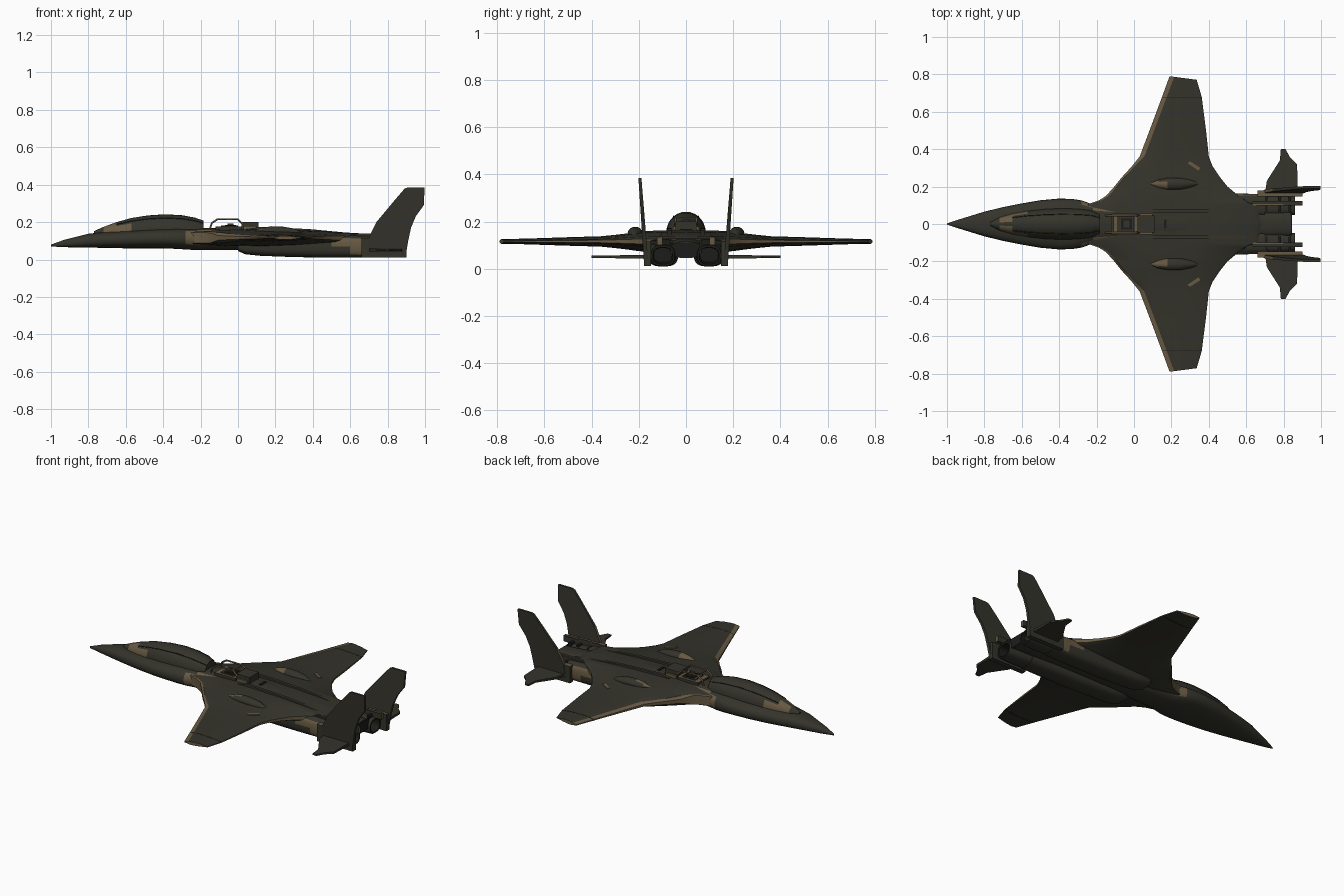
import bpy, bmesh, math

cube = bpy.data.objects.get("Cube")
if cube:
    bpy.data.objects.remove(cube, do_unlink=True)


def material(name, rgb):
    m = bpy.data.materials.new(name)
    m.use_nodes = True
    m.diffuse_color = (*rgb, 1)
    bsdf = m.node_tree.nodes["Principled BSDF"]
    bsdf.inputs["Base Color"].default_value = (*rgb, 1)
    bsdf.inputs["Roughness"].default_value = 0.8
    return m


OLIVE, BROWN, BLACK = range(3)
MATS = [material("dark_olive", (.034, .033, .024)),
        material("worn_brown", (.135, .1, .055)),
        material("soot_black", (.012, .012, .01))]
parts = []


def finish(name, bm, rule=OLIVE, mirror=False):
    """Turn a bmesh into an object; rule is a colour or a function of a face."""
    bmesh.ops.recalc_face_normals(bm, faces=bm.faces)
    bm.normal_update()
    for f in bm.faces:
        f.material_index = rule(f.calc_center_median(), f.normal) if callable(rule) else rule
    me = bpy.data.meshes.new(name)
    bm.to_mesh(me)
    bm.free()
    for m in MATS:
        me.materials.append(m)
    ob = bpy.data.objects.new(name, me)
    bpy.context.collection.objects.link(ob)
    if mirror:
        mod = ob.modifiers.new("Mirror", 'MIRROR')
        mod.use_axis = (False, True, False)
    parts.append(ob)


def loft(name, rings, rule=OLIVE, mirror=False):
    bm = bmesh.new()
    rows = [[bm.verts.new(p) for p in ring] for ring in rings]
    n = len(rows[0])
    for a, b in zip(rows, rows[1:]):
        for i in range(n):
            j = (i + 1) % n
            bm.faces.new((a[i], a[j], b[j], b[i]))
    bm.faces.new(rows[0])
    bm.faces.new(rows[-1])
    finish(name, bm, rule, mirror)


def oval(x, w, lo, hi, cy=0, power=.75, n=28):
    """Rounded cross-section across the length of the aircraft."""
    def bend(v):
        return math.copysign(abs(v) ** power, v)
    ring = []
    for i in range(n):
        a = math.tau * i / n
        ring.append((x, cy + w * bend(math.cos(a)),
                     (lo + hi) / 2 + (hi - lo) / 2 * bend(math.sin(a))))
    return ring


def body(name, stations, rule=OLIVE, cy=0, power=.75):
    loft(name, [oval(*s, cy=cy, power=power) for s in stations], rule, cy != 0)


def box(name, x, y, z, rule=OLIVE, mirror=False):
    loft(name, [[(px, y[0], z[0]), (px, y[1], z[0]), (px, y[1], z[1]), (px, y[0], z[1])]
                for px in x], rule, mirror)


def plate(name, outline, place, rule=OLIVE):
    """Mirrored prism; place maps an outline point and side to a position."""
    loft(name, [[place(u, v, s) for u, v in outline] for s in (-1, 1)], rule, True)


def tube(name, points, radius, mat):
    cu = bpy.data.curves.new(name, 'CURVE')
    cu.dimensions = '3D'
    cu.bevel_depth = radius
    cu.bevel_resolution = 2
    cu.use_fill_caps = True
    sp = cu.splines.new('POLY')
    sp.points.add(len(points) - 1)
    for p, co in zip(sp.points, points):
        p.co = (*co, 1)
    cu.materials.append(MATS[mat])
    bpy.context.collection.objects.link(bpy.data.objects.new(name, cu))


# Fuselage
def hull_paint(c, n):
    side = abs(n.y) > .5 and c.z > .08
    return BROWN if side and -.29 < c.x < -.08 else OLIVE


body("fuselage", [
    (-1, .003, .07, .08), (-.93, .026, .066, .105), (-.8, .066, .064, .138),
    (-.7, .09, .062, .148), (-.6, .11, .06, .156), (-.5, .127, .06, .163),
    (-.4, .136, .06, .168), (-.33, .134, .057, .17), (-.28, .126, .054, .17),
    (-.22, .105, .05, .17), (-.07, .09, .05, .166), (.2, .085, .05, .165),
    (.4, .08, .05, .152), (.55, .075, .05, .135), (.7, .07, .045, .125),
    (.84, .066, .045, .115)], hull_paint, power=.8)

# Canopy hump with its frame seams
CANOPY = [(-.77, .008, .12, .152), (-.72, .035, .11, .174), (-.65, .055, .09, .2),
          (-.57, .07, .07, .222), (-.48, .08, .065, .236), (-.39, .084, .065, .242),
          (-.3, .082, .065, .237), (-.23, .074, .07, .224), (-.185, .055, .08, .208)]
body("canopy", CANOPY,
     lambda c, n: BROWN if -.72 < c.x < -.6 and .145 < c.z < .185 else OLIVE, power=1)
rings = [oval(*s, power=1) for s in CANOPY]
for i in (4, 10):
    tube("canopy_seam", [r[i] for r in rings[2:]], .0025, BLACK)


# Blended wing
def airfoil(x0, x1, y, t, rake=0, grow=0):
    chord = x1 - x0
    shape = [(0, .6 if y < .2 else .3), (.025 if y > .32 else .014, .68), (.2 * chord, .9),
             (.38 * chord, 1), (.65 * chord, .85), (chord - .025, .5), (chord, .25)]
    zc = .116
    up = [(x0 + d, y - rake * d, zc + t * k + grow) for d, k in shape]
    down = [(x0 + d, y - rake * d, zc - t * k - grow) for d, k in reversed(shape)]
    return up + down


SPAN = [(-.25, .68, 0, .048), (-.25, .66, .105, .047), (-.19, .6, .125, .046),
        (-.15, .56, .15, .045), (-.105, .5, .2, .041), (-.065, .46, .25, .034),
        (-.01, .42, .31, .027), (.03, .4, .36, .022), (.083, .385, .5, .018),
        (.15, .362, .68, .012), (.19, .335, .79, .01, .13)]
leading = {(a[2] + b[2]) / 2: (a[0] + b[0]) / 2 for a, b in zip(SPAN, SPAN[1:])}


def wing_paint(c, n):
    edge = leading[min(leading, key=lambda y: abs(y - c.y))]
    rim = abs(n.z) < .4 or n.z > 0 and c.x < edge + .02
    return BROWN if c.y > .1 and rim else OLIVE


loft("wing", [airfoil(*s) for s in SPAN], wing_paint, True)
loft("wing_tip_seam", [airfoil(.15, .362, y, .012, 0, .001) for y in (.676, .68)], BLACK, True)

# Worn patch on the wing, and its fairing
PATCH = [(.285, .325), (.3, .335), (.355, .3), (.345, .285)]
plate("wing_patch", PATCH, lambda x, y, s: (x, y, .136 + s * .003), BROWN)
body("wing_fairing", [(.09, .004, .14, .155), (.13, .022, .13, .17), (.18, .031, .13, .178),
                      (.24, .032, .13, .176), (.3, .022, .12, .166), (.355, .004, .12, .14)],
     lambda c, n: BROWN if c.x < .17 and c.y < .225 else OLIVE, cy=.215, power=1)


# Engine nacelles and exhausts
def nacelle_paint(c, n):
    worn = c.x > .6 or c.x > .5 and c.z > .06
    return BROWN if worn and n.y > .75 else OLIVE


body("engine_nacelle", [
    (.0, .05, .045, .1), (.04, .06, .028, .11), (.12, .064, .02, .12), (.3, .066, .013, .13),
    (.5, .066, .01, .132), (.6, .064, .01, .13), (.7, .062, .01, .125)],
    nacelle_paint, cy=.098, power=.65)
body("exhaust", [(.69, .058, .012, .118), (.78, .056, .01, .112), (.86, .05, .012, .1),
                 (.86, .042, .02, .09), (.76, .038, .028, .088)],
     lambda c, n: BLACK if c.x > .8 and n.x > .5 or abs(c.y - .098) < .04
     and .021 < c.z < .09 else OLIVE, cy=.098, power=.7)

# Tail booms, rails and crossbeams
box("tail_boom", (.66, .9), (.148, .178), (.012, .115),
    lambda c, n: BROWN if n.z > .5 else OLIVE, True)
box("boom_slot", (.7, .88), (.176, .181), (.068, .074), BLACK, True)
box("tail_rail", (.6, .9), (.1, .122), (.1, .135),
    lambda c, n: BROWN if abs(n.x) > .5 else OLIVE, True)
box("rail_cap", (.62, .8), (.1, .107), (.134, .139), BROWN, True)
for x in (.7, .77, .825):
    box("tail_crossbeam", (x, x + .015), (.066, .15), (.1, .12), BLACK, True)
box("tail_end_plate", (.838, .845), (-.06, .06), (.05, .11), BLACK)

# Upright fins, canted outward
FIN = [(.69, .03), (.7, .12), (.74, .2), (.79, .26), (.84, .32), (.89, .378), (.905, .385),
       (.998, .385), (.993, .29), (.95, .23), (.925, .17), (.91, .1), (.895, .012)]
plate("tail_fin", FIN, lambda x, z, s: (x, .167 + z * .074 + s * (.0095 - z * .008), z),
      lambda c, n: BROWN if n.x < -.5 and c.z < .2 else OLIVE)

# Horizontal stabilisers
STAB = [(.7, .16), (.71, .23), (.78, .34), (.785, .4), (.81, .4), (.835, .355),
        (.872, .32), (.876, .16)]
plate("stabiliser", STAB, lambda x, y, s: (x, y, .051 + s * (.011 - y * .016)))

# Dorsal bay with its tube frame
box("dorsal_bay", (-.12, .02), (-.055, .055), (.15, .177),
    lambda c, n: BROWN if n.z > .5 else OLIVE)
box("bay_floor", (-.09, .0), (-.04, .04), (.175, .181), OLIVE)
box("bay_well", (-.07, -.01), (-.03, .03), (.18, .185), BLACK)
box("bay_hatch", (-.055, -.025), (-.02, .02), (.184, .192), OLIVE)
box("bay_block", (.02, .11), (-.045, .045), (.14, .202), OLIVE)
box("block_trim", (.03, .1), (.045, .056), (.14, .18), BROWN, True)
for y in (-.045, .045):
    tube("bay_frame", [(-.15, y, .165), (-.14, y, .195), (-.11, y, .215),
                       (0, y, .215), (.025, y, .19)], .005, BROWN)
for x in (-.11, 0):
    tube("frame_crossbar", [(x, -.045, .215), (x, .045, .215)], .004, BROWN)

# Spine ridges and centre panel
loft("spine_ridge", [[(x, .058, .12), (x, .085, .12), (x, .08, z), (x, .062, z)]
                     for x, z in ((.06, .165), (.12, .174), (.38, .163), (.6, .142))],
     OLIVE, True)
box("spine_slot", (.16, .175), (-.025, .025), (.16, .169), BLACK)

# Shading
bpy.ops.object.select_all(action='DESELECT')
for ob in parts:
    ob.select_set(True)
bpy.context.view_layer.objects.active = parts[0]
bpy.ops.object.shade_smooth_by_angle(angle=math.radians(35))
